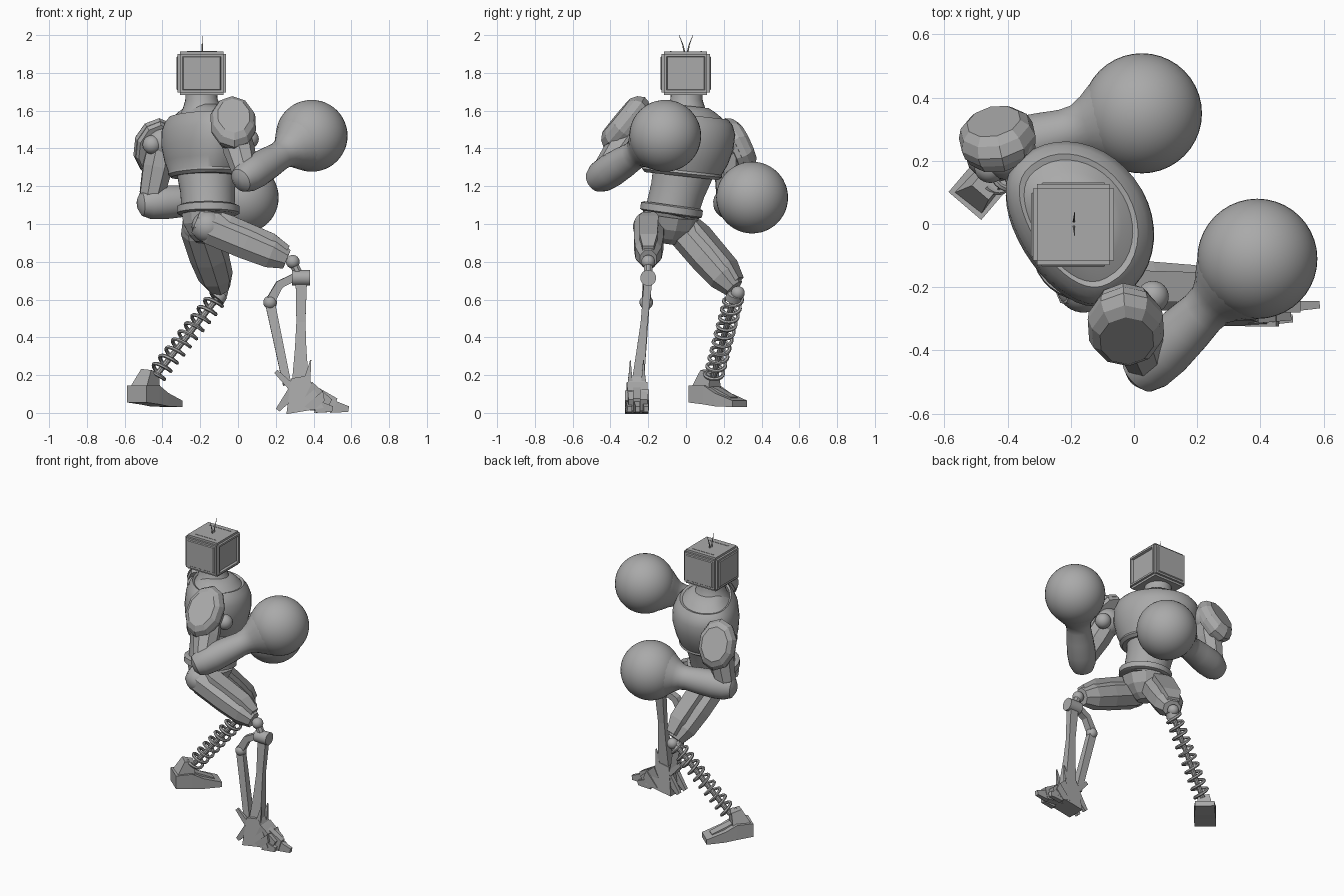
import bpy, bmesh, math
from mathutils import Vector as V

old = bpy.data.objects.get("Cube")
if old:
    bpy.data.objects.remove(old)

GREY = (0.4, 0.4, 0.4, 1)
mat = bpy.data.materials.new("plain_grey")
mat.use_nodes = True
mat.diffuse_color = GREY
mat.node_tree.nodes["Principled BSDF"].inputs["Base Color"].default_value = GREY


def finish(name, bm, smooth=True):
    bmesh.ops.recalc_face_normals(bm, faces=bm.faces)
    mesh = bpy.data.meshes.new(name)
    bm.to_mesh(mesh)
    bm.free()
    mesh.materials.append(mat)
    ob = bpy.data.objects.new(name, mesh)
    bpy.context.collection.objects.link(ob)
    if smooth:
        bpy.ops.object.select_all(action="DESELECT")
        ob.select_set(True)
        bpy.context.view_layer.objects.active = ob
        bpy.ops.object.shade_smooth_by_angle(angle=math.radians(35))
    return ob


def limb(name, p0, p1, prof, sides=24, up=(0, 0, 1), smooth=True, flat=1):
    """Loft along p0-p1; prof rows: t, half width, half height, height offset.
    flat below 1 squares off and flattens the back half."""
    p0, p1 = V(p0), V(p1)
    w = (p1 - p0).normalized()
    u = w.cross(V(up)).normalized()
    v = u.cross(w)
    k = math.sqrt(2) if sides == 4 else 1
    bm = bmesh.new()
    rings = []
    for row in prof:
        t, a = row[:2]
        b = row[2] if len(row) > 2 else a
        off = row[3] if len(row) > 3 else 0
        c = p0.lerp(p1, t) + v * off
        ring = []
        for i in range(sides):
            ang = (i + 0.5) * math.tau / sides
            cu = math.cos(ang)
            if cu < 0:
                cu = -flat * abs(cu) ** flat
            ring.append(bm.verts.new(c + u * a * k * cu + v * b * k * math.sin(ang)))
        rings.append(ring)
    for r, s in zip(rings, rings[1:]):
        for i in range(sides):
            j = (i + 1) % sides
            bm.faces.new((r[i], r[j], s[j], s[i]))
    bm.faces.new(rings[0])
    bm.faces.new(rings[-1])
    return finish(name, bm, smooth)


def block(name, p0, p1, start, end, up=(0, 0, 1)):
    return limb(name, p0, p1, [(0, *start), (1, *end)], 4, up, False)


def ball(name, c, r):
    bm = bmesh.new()
    bmesh.ops.create_uvsphere(bm, u_segments=40, v_segments=24, radius=r)
    bmesh.ops.translate(bm, verts=bm.verts, vec=V(c))
    return finish(name, bm)


# Head: bevelled box with a framed screen at +x and shallow side panels
bm = bmesh.new()
bmesh.ops.create_cube(bm, size=1)
bmesh.ops.scale(bm, verts=bm.verts, vec=(0.256, 0.256, 0.232))
bmesh.ops.bevel(bm, geom=bm.edges[:], offset=0.014, segments=2, affect="EDGES")
for f in [f for f in bm.faces if f.calc_area() > 0.02]:
    n = f.normal.copy()
    if abs(n.z) < 0.5:
        bmesh.ops.inset_individual(bm, faces=[f], thickness=0.018, depth=0)
        bmesh.ops.inset_individual(bm, faces=[f], thickness=0.006,
                                   depth=-0.014 if n.x > 0.5 else 0.006)
bmesh.ops.translate(bm, verts=bm.verts, vec=(-0.192, -0.002, 1.798))
finish("head", bm, False)
for side in (-1, 1):
    limb("antenna", (-0.19, 0.006 * side, 1.9), (-0.188, 0.037 * side, 2.0),
         [(0, 0.005), (0.5, 0.003, 0.003, 0.004), (1, 0.001)], 6)
    block("head_top_ridge", (-0.27, 0.08 * side, 1.912), (-0.11, 0.08 * side, 1.912),
          (0.004, 0.004), (0.004, 0.004))

# Torso, turned towards +x and +y, with a flattened back
ACROSS = (0.54, -0.84, -0.1)
limb("chest", (-0.185, -0.025, 1.26), (-0.185, 0.01, 1.58),
     [(-0.02, 0.15, 0.17), (-0.02, 0.19, 0.2), (0.03, 0.21, 0.218), (0.07, 0.205, 0.216),
      (0.25, 0.225, 0.245), (0.5, 0.24, 0.268), (0.75, 0.235, 0.272), (0.9, 0.212, 0.255),
      (0.99, 0.185, 0.225), (0.97, 0.17, 0.205), (1.06, 0.14, 0.16), (1.14, 0.1, 0.11)],
     40, ACROSS, flat=0.75)
limb("neck", (-0.19, 0, 1.56), (-0.195, 0.004, 1.7),
     [(0, 0.13), (0.4, 0.1), (0.7, 0.086), (1, 0.083)])
HIP = (-0.157, -0.08, 1.05)
limb("abdomen", HIP, (-0.165, -0.01, 1.3), [(0, 0.14), (0.5, 0.145), (1, 0.165)], 32, ACROSS)
limb("belt", HIP, (-0.157, -0.073, 1.1),
     [(0, 0.15), (0.15, 0.166), (0.85, 0.166), (1, 0.15)], 32, ACROSS)
limb("pelvis", HIP, (-0.175, -0.1, 0.9), [(0, 0.15), (0.45, 0.13), (0.8, 0.09), (1, 0.05)], 10, ACROSS, False)


# Arms: shoulder, boxy upper arm, forearm flaring into a round glove
def arm(side, shoulder, elbow, glove, disc, pad, normal, size):
    ball(side + "_shoulder", shoulder, 0.09)
    ball(side + "_arm_disc", disc, 0.05)
    limb(side + "_upper_arm", shoulder, elbow, [(0, 0.08), (0.4, 0.084), (0.85, 0.07), (1, 0.05)], 8, smooth=False)
    limb(side + "_forearm", elbow, glove,
         [(-0.13, 0.03), (-0.09, 0.065), (0, 0.084), (0.15, 0.09), (0.35, 0.084), (0.5, 0.076),
          (0.58, 0.08), (0.65, 0.1), (0.72, 0.128), (0.79, 0.152), (0.86, 0.172)])
    n = V(normal).normalized()
    a, b = size
    p = V(pad)
    limb(side + "_shoulder_pad", p - n * 0.04, p + n * 0.045,
         [(0, a * 0.96, b * 0.97), (0.35, a, b), (0.75, a * 0.9, b * 0.88), (1, a * 0.7, b * 0.68)], 10, smooth=False)
    limb(side + "_pad_rim", p - n * 0.065, p - n * 0.035,
         [(0, a * 0.85, b * 0.9), (1, a * 0.95, b * 0.97)], 10, smooth=False)
    ball(side + "_glove", glove, 0.19)


arm("right", (-0.02, -0.28, 1.49), (0.045, -0.45, 1.25), (0.39, -0.11, 1.467), (0.06, -0.23, 1.45),
    (-0.025, -0.335, 1.545), (0.05, -0.75, 0.62), (0.125, 0.172))
arm("left", (-0.4, 0.23, 1.43), (-0.465, 0.225, 1.11), (0.025, 0.35, 1.14), (-0.455, 0.18, 1.42),
    (-0.435, 0.285, 1.415), (-0.2, 0.88, 0.42), (0.125, 0.165))


# Thighs: faceted armour with a raised plate and a round knee
def thigh(side, hip, knee, w, h):
    hip, knee = V(hip), V(knee)
    ball(side + "_hip_joint", hip, 0.085)
    limb(side + "_thigh", hip, knee,
         [(-0.14, w * 0.7, h * 0.7), (0.05, w, h), (0.45, w, h), (0.75, w * 0.88, h * 0.92),
          (0.93, w * 0.55, h * 0.6)], 8, smooth=False)
    limb(side + "_thigh_plate", hip, knee,
         [(0.08, w * 0.4, h * 0.45, h * 0.6), (0.2, w * 0.6, h * 0.5, h * 0.6),
          (0.7, w * 0.55, h * 0.5, h * 0.55), (0.9, w * 0.35, h * 0.3, h * 0.45)], 4, smooth=False)
    ball(side + "_knee", knee, 0.036)


thigh("right", (-0.16, -0.195, 0.985), (0.29, -0.2, 0.8), 0.085, 0.095)
thigh("left", (-0.205, -0.03, 0.985), (-0.09, 0.275, 0.635), 0.108, 0.092)

# Right lower leg: knee barrel and paired struts
limb("right_knee_barrel", (0.285, -0.2, 0.715), (0.38, -0.2, 0.715), [(0, 0.042), (1, 0.042)])
limb("right_knee_link", (0.29, -0.2, 0.8), (0.33, -0.2, 0.715), [(0, 0.025), (1, 0.025)], 8)
ALONG = (1, 0, 0)
limb("right_shin", (0.335, -0.2, 0.7), (0.33, -0.255, 0.15),
     [(0, 0.022, 0.03), (0.4, 0.018, 0.024), (0.65, 0.024, 0.03), (1, 0.034, 0.045)], 4, ALONG, False)
limb("right_rear_link", (0.31, -0.2, 0.725), (0.17, -0.21, 0.59),
     [(0, 0.022, 0.02), (0.5, 0.022, 0.022, 0.03), (1, 0.022, 0.025)], 4, smooth=False)
ball("right_rear_joint", (0.17, -0.21, 0.585), 0.036)
block("right_rear_strut", (0.17, -0.21, 0.58), (0.26, -0.25, 0.15), (0.018, 0.026), (0.026, 0.022), ALONG)

# Right foot: ankle block, splayed toes, heel claws and spikes
block("right_foot", (0.325, -0.26, 0.19), (0.355, -0.26, 0.01), (0.045, 0.045), (0.062, 0.1), ALONG)
block("right_instep", (0.36, -0.26, 0.1), (0.48, -0.255, 0.04), (0.055, 0.07), (0.05, 0.035))
for i, reach in ((-1, 0.5), (0, 0.585), (1, 0.51)):
    y = -0.26 + 0.044 * i
    block("right_toe", (0.4, y, 0.075), (reach - 0.07, y, 0.04), (0.02, 0.065), (0.02, 0.038))
    block("right_toe_tip", (reach - 0.09, y, 0.035), (reach, y + 0.005, 0.02), (0.017, 0.035), (0.012, 0.015))
for y in (-0.295, -0.225):
    block("right_heel_claw", (0.29, y, 0.11), (0.21, y, 0.015), (0.015, 0.03), (0.012, 0.012))
    block("right_heel_spur", (0.29, y, 0.13), (0.2, y, 0.22), (0.012, 0.02), (0.006, 0.012))
    block("right_ankle_spike", (0.36, y, 0.14), (0.385, y, 0.28), (0.014, 0.022), (0.002, 0.003), ALONG)

# Left lower leg: coil spring around a thin rod
top, low = V((-0.1, 0.255, 0.62)), V((-0.44, 0.145, 0.19))
axis = (low - top).normalized()
u = axis.orthogonal().normalized()
v = axis.cross(u)
TURNS, STEPS = 10, 20
curve = bpy.data.curves.new("spring", "CURVE")
curve.dimensions = "3D"
curve.bevel_depth = 0.01
curve.bevel_resolution = 1
line = curve.splines.new("POLY")
line.points.add(TURNS * STEPS)
for i, pt in enumerate(line.points):
    ang = math.tau * i / STEPS
    p = top.lerp(low, i / (TURNS * STEPS)) + 0.047 * (u * math.cos(ang) + v * math.sin(ang))
    pt.co = (*p, 1)
helper = bpy.data.objects.new("spring_path", curve)
bpy.context.collection.objects.link(helper)
bpy.context.view_layer.update()
mesh = bpy.data.meshes.new_from_object(helper.evaluated_get(bpy.context.evaluated_depsgraph_get()))
bpy.data.objects.remove(helper)
bm = bmesh.new()
bm.from_mesh(mesh)
finish("left_spring", bm)
limb("left_spring_rod", top, low, [(0, 0.016), (1, 0.016)], 10)
limb("left_spring_cap", top, low, [(-0.03, 0.04), (0.04, 0.045)], 12)

# Left foot: wedge shoe with an ankle block
limb("left_foot", (-0.535, 0.057, 0.1), (-0.34, 0.285, 0.1),
     [(0, 0.068, 0.045), (0.35, 0.068, 0.05, -0.005), (0.6, 0.066, 0.035, -0.03),
      (1, 0.06, 0.017, -0.052)], 4, smooth=False)
block("left_foot_ridge", (-0.47, 0.13, 0.11), (-0.37, 0.25, 0.065), (0.03, 0.04), (0.03, 0.02))
FORWARD = (0.65, 0.76, 0)
block("left_ankle", (-0.49, 0.108, 0.12), (-0.465, 0.125, 0.22), (0.055, 0.06), (0.035, 0.035), FORWARD)
